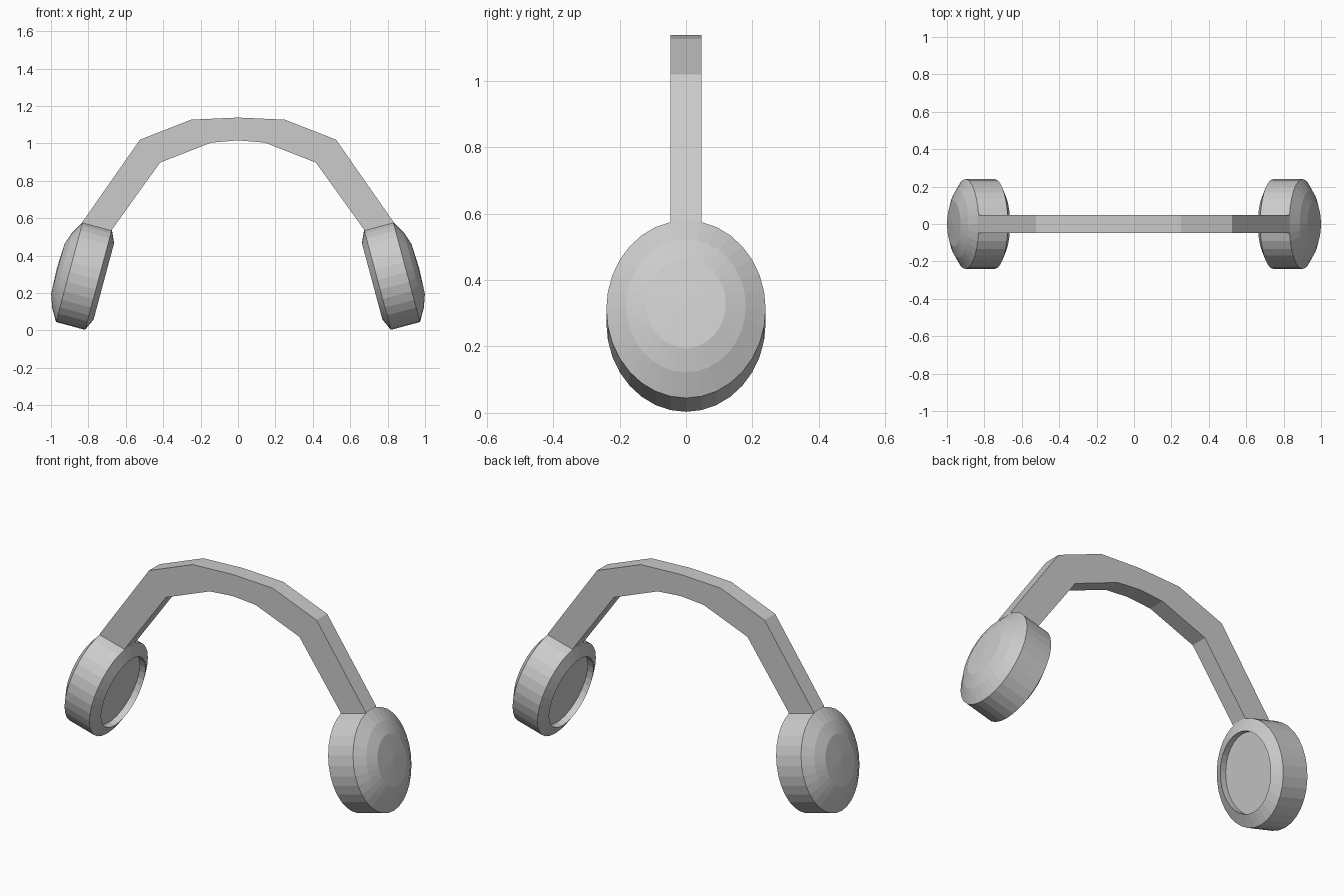
import bpy, bmesh, math
from mathutils import Vector

cube = bpy.data.objects.get("Cube")
if cube:
    bpy.data.objects.remove(cube, do_unlink=True)

grey = bpy.data.materials.new("light_grey")
grey.use_nodes = True
colour = (0.6, 0.6, 0.6, 1)
grey.diffuse_color = colour
grey.node_tree.nodes["Principled BSDF"].inputs["Base Color"].default_value = colour


def finish(bm, name):
    bmesh.ops.recalc_face_normals(bm, faces=bm.faces)
    mesh = bpy.data.meshes.new(name)
    bm.to_mesh(mesh)
    bm.free()
    mesh.materials.append(grey)
    obj = bpy.data.objects.new(name, mesh)
    bpy.context.collection.objects.link(obj)


# Ear cups: an elliptical lathe, tilted so the tops lean inward
SEGMENTS = 32
RADIUS_Y, RADIUS_Z = 0.24, 0.277
TILT = math.radians(15)
# (distance outward along the axis, fraction of full radius)
CUP_PROFILE = [(0.064, 0.5), (0.04, 0.75), (0, 1), (-0.161, 1),
               (-0.191, 0.76), (-0.155, 0.76)]


def ear_cup(name, side):
    bm = bmesh.new()
    centre = Vector((side * 0.9015, 0, 0.3125))
    axis = Vector((side * math.cos(TILT), 0, math.sin(TILT)))
    up = Vector((-side * math.sin(TILT), 0, math.cos(TILT)))
    rings = []
    for out, size in CUP_PROFILE:
        ring = []
        for i in range(SEGMENTS):
            a = math.tau * i / SEGMENTS
            across = Vector((0, RADIUS_Y * size * math.sin(a), 0))
            ring.append(bm.verts.new(centre + axis * out + across
                                     + up * (RADIUS_Z * size * math.cos(a))))
        rings.append(ring)
    for r, s in zip(rings, rings[1:]):
        for i in range(SEGMENTS):
            j = (i + 1) % SEGMENTS
            bm.faces.new((r[i], r[j], s[j], s[i]))
    # shallow outer cap fan and recessed inner floor
    tip = bm.verts.new(centre + axis * 0.07)
    for i in range(SEGMENTS):
        bm.faces.new((tip, rings[0][i], rings[0][(i + 1) % SEGMENTS]))
    bm.faces.new(rings[-1])
    finish(bm, name)


ear_cup("left_ear_cup", 1)
ear_cup("right_ear_cup", -1)

# Headband: paired outer and inner outline points, mirrored and given depth
HALF_DEPTH = 0.047
half_outer = [(0.833, 0.57), (0.83, 0.582), (0.524, 1.02), (0.25, 1.127)]
half_inner = [(0.677, 0.527), (0.674, 0.539), (0.417, 0.897), (0.144, 1.004)]


def arch(half, top):
    return [(-x, z) for x, z in half] + [(0, top)] + half[::-1]


bm = bmesh.new()
sections = []
for (ox, oz), (ix, iz) in zip(arch(half_outer, 1.138), arch(half_inner, 1.016)):
    corners = [(ox, -HALF_DEPTH, oz), (ox, HALF_DEPTH, oz),
               (ix, HALF_DEPTH, iz), (ix, -HALF_DEPTH, iz)]
    sections.append([bm.verts.new(c) for c in corners])
for r, s in zip(sections, sections[1:]):
    for i in range(4):
        j = (i + 1) % 4
        bm.faces.new((r[i], r[j], s[j], s[i]))
bm.faces.new(sections[0])
bm.faces.new(sections[-1])
finish(bm, "headband")
